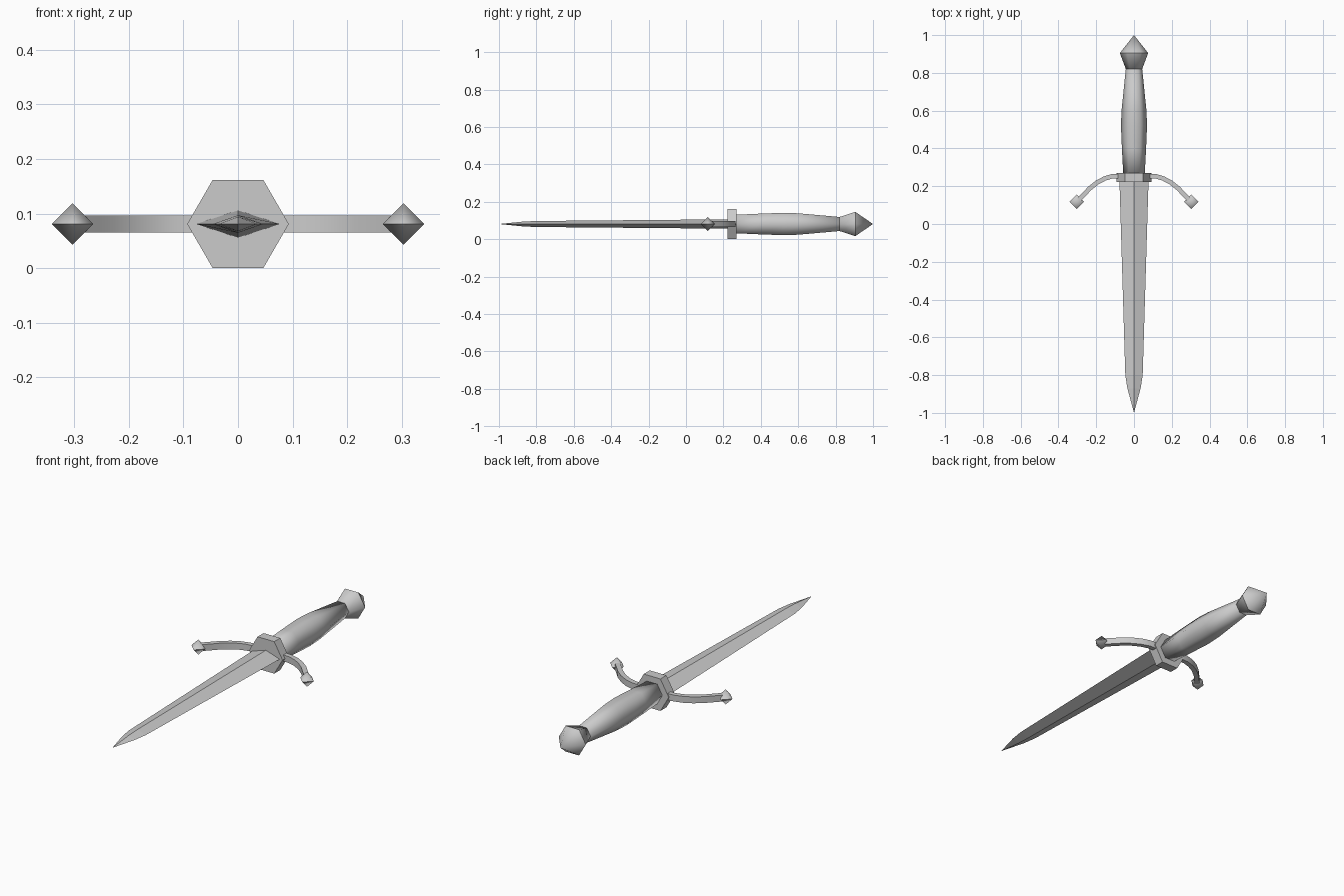
import bpy, bmesh
from math import cos, sin, pi
from mathutils import Vector

cube = bpy.data.objects.get("Cube")
if cube:
    bpy.data.objects.remove(cube)

MID = 0.081  # height of the dagger's centre line

steel = bpy.data.materials.new("grey_steel")
steel.use_nodes = True
GREY = (0.6, 0.6, 0.6, 1)
steel.diffuse_color = GREY
steel.node_tree.nodes["Principled BSDF"].inputs["Base Color"].default_value = GREY


def loft(name, rings, smooth=False, sharp=None):
    """Skin a list of point rings and cap both ends."""
    bm = bmesh.new()
    rows = [[bm.verts.new(p) for p in ring] for ring in rings]
    n = len(rows[0])
    for a, b in zip(rows, rows[1:]):
        for i in range(n):
            j = (i + 1) % n
            bm.faces.new((a[i], a[j], b[j], b[i]))
    bm.faces.new(rows[0])
    bm.faces.new(rows[-1])
    bmesh.ops.remove_doubles(bm, verts=bm.verts, dist=0.0005)
    bmesh.ops.recalc_face_normals(bm, faces=bm.faces)
    for f in bm.faces:
        f.smooth = smooth
    for e in bm.edges:
        if sharp and sharp(e):
            e.smooth = False
    mesh = bpy.data.meshes.new(name)
    bm.to_mesh(mesh)
    bm.free()
    mesh.materials.append(steel)
    obj = bpy.data.objects.new(name, mesh)
    bpy.context.collection.objects.link(obj)
    return obj


def ring(y, rx, rz, sides):
    """Polygon across the y axis with a corner on +x."""
    return [(rx * cos(2 * pi * i / sides), y, MID + rz * sin(2 * pi * i / sides))
            for i in range(sides)]


def hexes(profile):
    return [ring(y, r, r, 6) for y, r in profile]


# Blade: flattened diamond section tapering to a point
blade = [(0.23, 0.077, 0.025), (-0.8, 0.046, 0.016), (-0.87, 0.035, 0.013), (-1, 0, 0)]
loft("blade", [ring(y, w, t, 4) for y, w, t in blade])

# Guard block, grip and pommel: six-sided
loft("guard_block", hexes([(0.222, 0.093), (0.27, 0.093)]))
loft("grip", hexes([(0.265, 0.057), (0.4, 0.064), (0.52, 0.069), (0.6, 0.066), (0.825, 0.043)]),
     smooth=True)
loft("pommel", hexes([(0.82, 0.043), (0.905, 0.075), (1, 0)]), smooth=True,
     sharp=lambda e: all(abs(v.co.y - 0.905) < 0.01 for v in e.verts))

# Curved guard arms, each ending in a diamond stud
ARM = [Vector(p) for p in ((0.07, 0.254), (0.115, 0.253), (0.155, 0.241), (0.195, 0.22),
                           (0.235, 0.188), (0.265, 0.156), (0.3, 0.12))]
HALF_W, HALF_H, STUD = 0.012, 0.016, 0.038
for side, label in ((1, "left"), (-1, "right")):
    sections = []
    for i, p in enumerate(ARM):
        d = (ARM[min(i + 1, len(ARM) - 1)] - ARM[max(i - 1, 0)]).normalized()
        across = Vector((-d.y, d.x)) * HALF_W
        sections.append([(side * (p.x + s * across.x), p.y + s * across.y, MID + h)
                         for s, h in ((-1, -HALF_H), (1, -HALF_H), (1, HALF_H), (-1, HALF_H))])
    arm = loft(label + "_guard_arm", sections, smooth=True)
    arm.data.set_sharp_from_angle(angle=pi / 5)

    stud = [[(side * 0.303 + r * cos(i * pi / 2), 0.117 + r * sin(i * pi / 2), MID + z)
             for i in range(4)] for z, r in ((-STUD, 0), (0, STUD), (STUD, 0))]
    loft(label + "_guard_stud", stud, smooth=True,
         sharp=lambda e: all(abs(v.co.z - MID) < 0.001 for v in e.verts))
